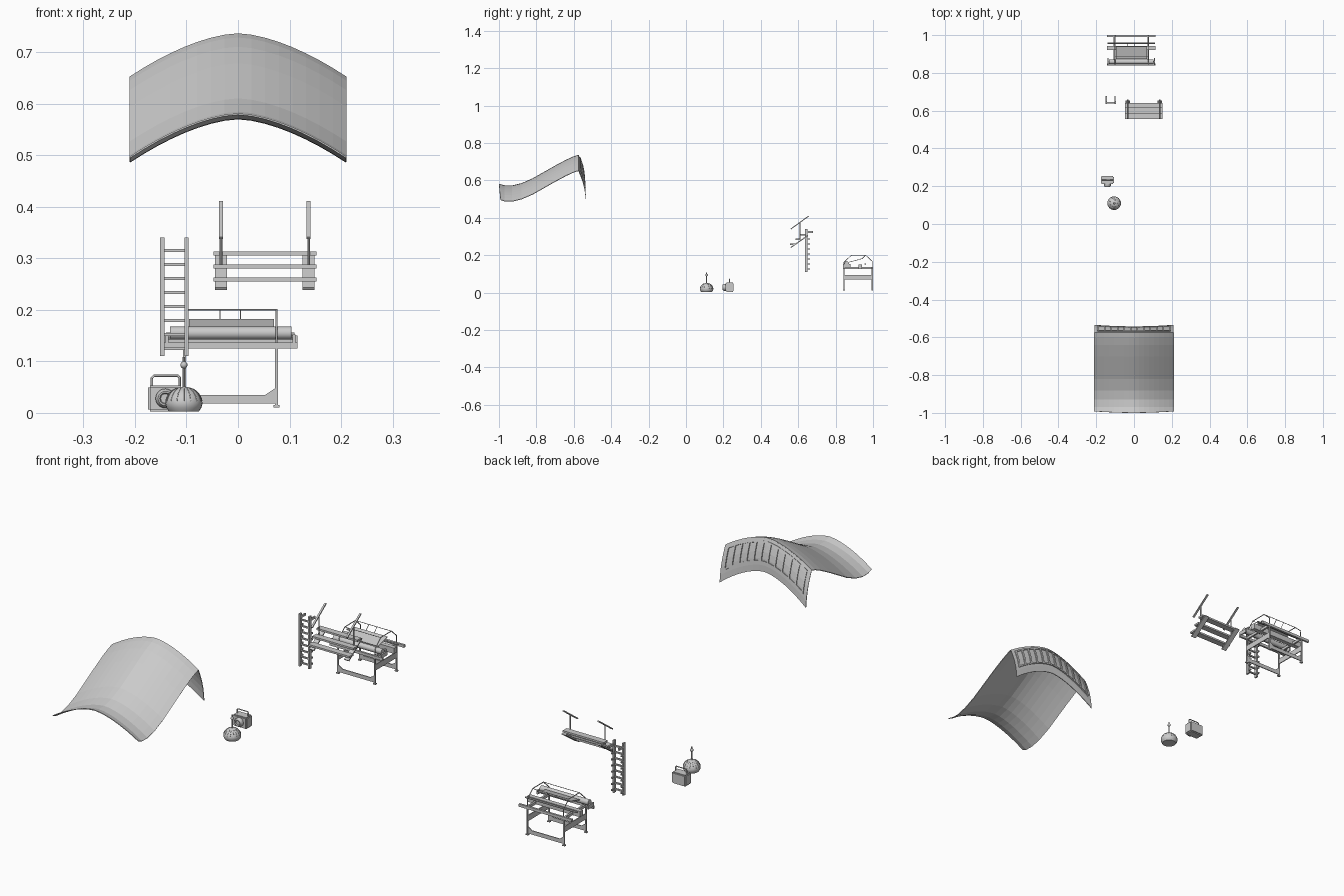
import bpy, bmesh, math
from mathutils import Vector, Matrix

cube = bpy.data.objects.get("Cube")
if cube:
    bpy.data.objects.remove(cube, do_unlink=True)


def finish(name, bm, smooth=False):
    bmesh.ops.recalc_face_normals(bm, faces=bm.faces)
    mesh = bpy.data.meshes.new(name)
    bm.to_mesh(mesh)
    bm.free()
    obj = bpy.data.objects.new(name, mesh)
    bpy.context.collection.objects.link(obj)
    if smooth:
        bpy.ops.object.select_all(action="DESELECT")
        obj.select_set(True)
        bpy.context.view_layer.objects.active = obj
        bpy.ops.object.shade_smooth_by_angle(angle=math.radians(40))
    return obj


def box(name, x, y, z, tilt=0.0, bevel=0.0):
    """Box from (min, max) ranges, optionally tilted about its own x axis."""
    bm = bmesh.new()
    mid = Vector([(a + b) / 2 for a, b in (x, y, z)])
    size = Vector([b - a for a, b in (x, y, z)])
    mat = Matrix.Translation(mid) @ Matrix.Rotation(tilt, 4, "X") @ Matrix.Diagonal(size.to_4d())
    bmesh.ops.create_cube(bm, size=1, matrix=mat)
    if bevel:
        bmesh.ops.bevel(bm, geom=bm.edges[:], offset=bevel, segments=2, affect="EDGES")
    return finish(name, bm)


def rod(name, a, b, r, sides=8):
    a, b = Vector(a), Vector(b)
    d = b - a
    bm = bmesh.new()
    mat = Matrix.Translation((a + b) / 2) @ d.to_track_quat("Z", "Y").to_matrix().to_4x4()
    bmesh.ops.create_cone(bm, cap_ends=True, segments=sides, radius1=r, radius2=r,
                          depth=d.length, matrix=mat)
    return finish(name, bm, sides > 8)


def tube(name, points, r):
    curve = bpy.data.curves.new(name, "CURVE")
    curve.dimensions = "3D"
    curve.bevel_depth, curve.bevel_resolution = r, 1
    curve.use_fill_caps = True
    spline = curve.splines.new("POLY")
    spline.points.add(len(points) - 1)
    for p, co in zip(spline.points, points):
        p.co = (*co, 1)
    obj = bpy.data.objects.new(name, curve)
    bpy.context.collection.objects.link(obj)


def lathe(name, profile, centre, axis="Z", sides=24):
    bm = bmesh.new()
    verts = [bm.verts.new((r, 0, z)) for r, z in profile]
    edges = [bm.edges.new(pair) for pair in zip(verts, verts[1:])]
    bmesh.ops.spin(bm, geom=verts + edges, cent=(0, 0, 0), axis=(0, 0, 1),
                   angle=math.tau, steps=sides, use_duplicate=False)
    bmesh.ops.remove_doubles(bm, verts=bm.verts, dist=1e-5)
    turn = Matrix.Rotation(math.pi / 2, 4, "X") if axis == "Y" else Matrix()
    bmesh.ops.transform(bm, matrix=Matrix.Translation(centre) @ turn, verts=bm.verts)
    return finish(name, bm, True)


def sheet(name, fn, us, vs, thickness):
    bm = bmesh.new()
    rows = [[bm.verts.new(fn(u, v)) for u in us] for v in vs]
    for lo, hi in zip(rows, rows[1:]):
        for i in range(len(us) - 1):
            bm.faces.new((lo[i], lo[i + 1], hi[i + 1], hi[i]))
    obj = finish(name, bm)
    solid = obj.modifiers.new("thickness", "SOLIDIFY")
    solid.thickness, solid.offset = thickness, 0
    return obj


def steps(a, b, n):
    return [a + (b - a) * i / n for i in range(n + 1)]


# Arched body panel: swept crest with a rear flap
HALF = 0.21


def arch(x):
    return abs(x / HALF) ** 1.65


crest = [(-1, .58), (-.97, .572), (-.93, .571), (-.88, .583), (-.82, .609),
         (-.76, .643), (-.70, .677), (-.64, .709), (-.60, .727), (-.575, .735)]


def panel_point(x, i):
    y, z = crest[i]
    return (x, y + (.008 * arch(x) if i == 0 else 0), z - .084 * arch(x))


def flap_point(x, t, lift=0.0):
    a = arch(x)
    y = -.575 + (.03 + .01 * a) * t + .008 * math.sin(math.pi * t) + lift
    return (x, y, .735 - .084 * a - (.135 + .015 * a) * t)


columns = steps(-HALF, HALF, 16)
sheet("arched_panel", panel_point, columns, range(len(crest)), .003)
sheet("rear_flap", flap_point, columns, steps(0, 1, 5), .003)


# Vent grille on the flap: two frame strips and upright slats
def vent(x, t):
    return flap_point(x, t, .003)


for label, t in (("top", .08), ("bottom", .66)):
    sheet(f"vent_frame_{label}", vent, steps(-.194, .194, 16), (t, t + .05), .005)
for i, x in enumerate(steps(-.19, .19, 11)):
    sheet(f"vent_slat_{i}", vent, (x - .004, x + .004), steps(.08, .7, 4), .005)

# Work table: legs, feet, rails and gussets
LEFT, RIGHT = -.104, .075
FRONT, BACK = .845, .996
for x in (LEFT, RIGHT):
    for y in (FRONT, BACK):
        box("table_leg", (x - .003, x + .003), (y - .003, y + .003), (.012, .13))
        box("table_foot", (x - .006, x + .006), (y - .005, y + .005), (.01, .015))
    box("table_end_beam", (x - .002, x + .002), (FRONT, BACK), (.07, .095))
    box("table_end_rail", (x - .004, x + .004), (FRONT, BACK), (.125, .137))
for y in (FRONT, BACK):
    box("table_top_rail", (-.143, .115), (y - .005, y + .004), (.125, .137))
    # Lower rail profile rises into gussets at the legs
    bm = bmesh.new()
    outline = [(LEFT, .018), (RIGHT, .018), (RIGHT, .05), (RIGHT - .022, .035),
               (LEFT + .022, .035), (LEFT, .05)]
    face = bm.faces.new([bm.verts.new((x, y - .002, z)) for x, z in outline])
    ext = bmesh.ops.extrude_face_region(bm, geom=[face])
    bmesh.ops.translate(bm, vec=(0, .004, 0),
                        verts=[v for v in ext["geom"] if isinstance(v, bmesh.types.BMVert)])
    finish("table_lower_rail", bm)
box("table_middle_rail", (-.143, .115), (.922, .942), (.125, .15))
rod("table_thin_rail", (-.14, .958, .152), (.11, .958, .152), .004)
for x in (-.138, .109):
    box("rail_bracket", (x - .003, x + .003), (.84, .88), (.135, .152))

# Roller, sloped sheet and guard frame
rod("table_roller", (-.132, .859, .155), (.104, .859, .155), .0125, 16)
rod("roller_axle", (-.14, .859, .147), (.111, .859, .147), .005)
sheet("sloped_sheet", lambda x, t: (x, .875 + .065 * t, .163 + .018 * t),
      (-.095, .07), (0, 1), .003)
for x in (LEFT + .004, RIGHT):
    tube("guard_hoop", [(x, FRONT, .135), (x, FRONT, .163), (x, .885, .2), (x, .96, .2),
                        (x, BACK, .167), (x, BACK, .135)], .002)
for y in (.885, .96):
    rod("guard_bar", (LEFT + .004, y, .2), (RIGHT, y, .2), .0013)
for x in (-.035, .005):
    rod("guard_upright", (x, .94, .18), (x, .96, .2), .0013)

# Sloped step platform with stringers and handrails
for i in range(3):
    y, z = .557 + .028 * i, .255 + .025 * i
    box(f"step_board_{i}", (-.048, .152), (y, y + .028), (z, z + .008))
for x in (-.033, .137):
    box("step_stringer", (x - .0115, x + .0115), (.55, .662), (.27, .276), math.radians(35))
    rod("handrail_post", (x, .61, .28), (x, .61, .375), .0025)
    box("handrail", (x - .004, x + .004), (.549, .668), (.372, .377), math.radians(36))

# Ladder: two stiles, rungs and rear pegs
for x in (-.147, -.1):
    box("ladder_stile", (x - .004, x + .004), (.635, .65), (.11, .34))
    box("ladder_hook", (x - .003, x + .003), (.65, .678), (.318, .328))
    for z in steps(.125, .287, 6):
        box("ladder_peg", (x - .003, x + .003), (.65, .662), (z - .003, z + .003))
for z in steps(.125, .315, 7):
    box("ladder_rung", (-.145, -.102), (.638, .645), (z - .003, z + .003))

# Domed weight with ribs, stem and ball
CX, CY = -.105, .11
dome = [(0, .003), (.029, .003), (.034, .01), (.036, .018)]
dome += [(.036 * math.cos(a), .018 + .033 * math.sin(a)) for a in steps(.2, math.pi / 2, 7)]
lathe("dome_body", dome, (CX, CY, 0))
for k in range(16):
    turn = math.tau * k / 16
    path = [(CX + .036 * math.cos(e) * math.cos(turn), CY + .036 * math.cos(e) * math.sin(turn),
             .018 + .033 * math.sin(e)) for e in steps(.15, 1.1, 4)]
    tube(f"dome_rib_{k}", path, .0008)
rod("dome_stem", (CX, CY, .048), (CX, CY, .108), .0025)
bm = bmesh.new()
bmesh.ops.create_uvsphere(bm, u_segments=12, v_segments=8, radius=.007,
                          matrix=Matrix.Translation((CX, CY, .093)))
finish("stem_ball", bm, True)

# Carry box with round front port and handle
box("carry_box", (-.175, -.107), (.212, .254), (.003, .053), bevel=.004)
port = [(0, 0), (.019, 0), (.019, .008), (.014, .016), (.011, .016), (.009, .011), (0, .011)]
lathe("box_port", port, (-.141, .212, .028), "Y", 20)
tube("box_handle", [(-.167, .233, .05), (-.167, .233, .068), (-.163, .233, .072),
                    (-.117, .233, .072), (-.113, .233, .068), (-.113, .233, .05)], .0025)
